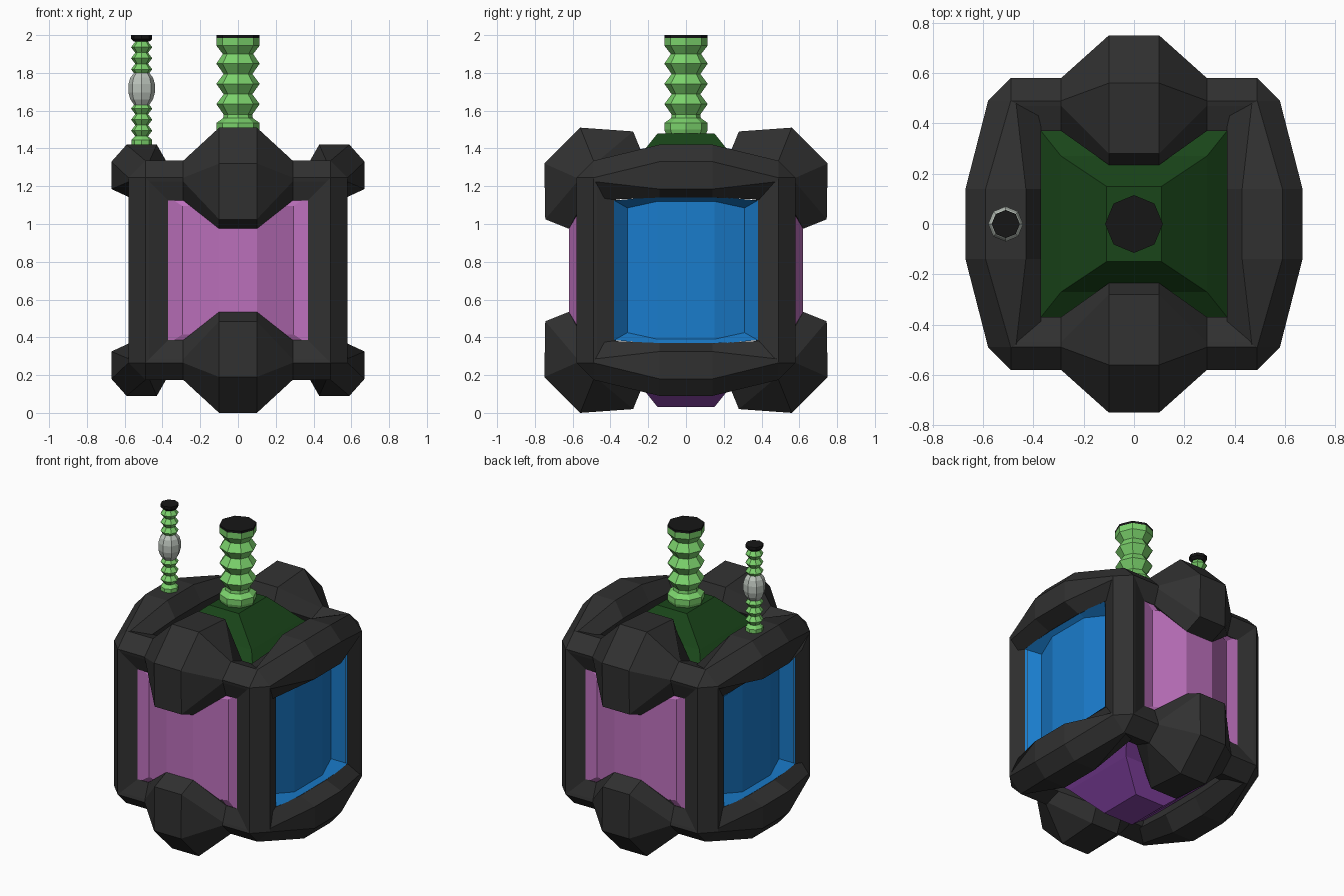
import bpy, bmesh
from math import cos, sin, pi

if "Cube" in bpy.data.objects:
    bpy.data.objects.remove(bpy.data.objects["Cube"])

CZ = 0.755  # height of the body centre
PM = (1, -1)


def material(name, rgb):
    m = bpy.data.materials.new(name)
    m.diffuse_color = (*rgb, 1)
    m.use_nodes = True
    m.node_tree.nodes["Principled BSDF"].inputs["Base Color"].default_value = m.diffuse_color
    return m


BLACK = material("black_metal", (0.03, 0.03, 0.03))
DARK = material("recess_black", (0.008, 0.008, 0.008))
PINK = material("magenta_glass", (0.5, 0.16, 0.5))
BLUE = material("blue_glass", (0.01, 0.2, 0.6))
PURPLE = material("purple_base", (0.25, 0.06, 0.4))
GREEN = material("green_bellows", (0.2, 0.65, 0.15))
DEEP = material("dark_green", (0.01, 0.06, 0.01))
PALE = material("pale_grey", (0.5, 0.55, 0.5))


def finish(name, bm, mat):
    bmesh.ops.recalc_face_normals(bm, faces=bm.faces)
    me = bpy.data.meshes.new(name)
    bm.to_mesh(me)
    bm.free()
    me.materials.append(mat)
    ob = bpy.data.objects.new(name, me)
    bpy.context.collection.objects.link(ob)
    return ob


def loft(name, rings, mat, cap_start=True, cap_end=True, signs=((1, 1, 1),), dz=0.0):
    """Skin rings of points, repeated for every mirroring sign triple."""
    bm = bmesh.new()
    for sx, sy, sz in signs:
        rows = [[bm.verts.new((x * sx, y * sy, dz + z * sz)) for x, y, z in r] for r in rings]
        n = len(rows[0])
        for a, b in zip(rows, rows[1:]):
            for i in range(n):
                bm.faces.new((a[i], a[(i + 1) % n], b[(i + 1) % n], b[i]))
        if cap_start:
            bm.faces.new(rows[0])
        if cap_end:
            bm.faces.new(rows[-1])
    return finish(name, bm, mat)


def turned(name, profile, cx, mat, sides=8):
    rings = [[(cx + r * cos(2 * pi * i / sides), r * sin(2 * pi * i / sides), z)
              for i in range(sides)] for r, z in profile]
    return loft(name, rings, mat)


# Beam sections: plain edge, swollen side rail, knuckle (matching point order)
edge = [(.54, .37), (.575, .47), (.58, .49), (.49, .58), (.47, .575), (.37, .54), (.41, .41)]
side_mid = [(.56, .385), (.67, .43), (.67, .575), (.59, .665), (.43, .665), (.37, .56), (.45, .43)]
knuckle = [(.62, .22), (.745, .27), (.75, .565), (.56, .755), (.28, .735), (.235, .625), (.42, .3)]

# Corner posts
loft("corner_posts", [[(x, y, z) for x, y in edge] for z in (-.49, .49)], BLACK, dz=CZ,
     signs=[(a, b, 1) for a in PM for b in PM])

# Side rails, swelling outwards in the middle
loft("side_rails", [[(x, y, z) for x, z in sec] for sec, y in
                    ((edge, -.49), (side_mid, -.14), (side_mid, .14), (edge, .49))],
     BLACK, dz=CZ, signs=[(a, 1, b) for a in PM for b in PM])

# Front and back rails with a large faceted knuckle
loft("knuckle_rails", [[(x, y, z) for y, z in sec] for sec, x in
                       ((edge, -.49), (edge, -.29), (knuckle, -.1), (knuckle, .1),
                        (edge, .29), (edge, .49))],
     BLACK, dz=CZ, signs=[(1, a, b) for a in PM for b in PM])

# Chamfered frame corners
bm = bmesh.new()
tips = [(.58, .49, .49), (.49, .58, .49), (.49, .49, .58), (.575, .47, .47), (.47, .575, .47),
        (.47, .47, .575), (.42, .42, .42)]
for sx in PM:
    for sy in PM:
        for sz in PM:
            vs = [bm.verts.new((x * sx, y * sy, CZ + z * sz)) for x, y, z in tips]
            bmesh.ops.convex_hull(bm, input=vs)
finish("frame_corners", bm, BLACK)


# Windows: outline in (across, up), depth bulging towards the middle columns
def window(hx, hz, mid, rise, d_edge, d_mid):
    half = [(hx, hz, d_edge), (mid, hz + rise, d_mid), (-mid, hz + rise, d_mid), (-hx, hz, d_edge)]
    return half + [(-u, -v, d) for u, v, d in half]


def glass(bm, pts):
    """Three upright facets across the eight-point outline."""
    v = [bm.verts.new(p) for p in pts]
    for q in ((0, 1, 6, 7), (1, 2, 5, 6), (2, 3, 4, 5)):
        bm.faces.new([v[i] for i in q])


# Front and back windows
outer = window(.37, .39, .1, 0, .54, .54)
inner = window(.295, .34, .1, 0, .525, .62)
for s, label in ((-1, "front"), (1, "back")):
    put = lambda w: [(u, s * d, CZ + v) for u, v, d in w]
    loft(label + "_window_rim", [put(outer), put(inner)], PINK, False, False)
    bm = bmesh.new()
    glass(bm, put(inner))
    finish(label + "_window", bm, PINK)

# Side windows, slightly arched at top and bottom
outer = window(.38, .37, .15, .02, .55, .56)
inner = window(.31, .33, .15, .035, .475, .525)
for s, label in ((-1, "left"), (1, "right")):
    put = lambda w: [(s * d, u, CZ + v) for u, v, d in w]
    loft(label + "_window_rim", [put(outer), put(inner)], BLUE, False, False)
    bm = bmesh.new()
    glass(bm, put(inner))
    finish(label + "_window", bm, BLUE)


# Top and bottom plates with a tapered raised block
def rect(hx, hy, z):
    return [(-hx, -hy, z), (hx, -hy, z), (hx, hy, z), (-hx, hy, z)]


for s, label, plate, block in ((1, "top", DARK, DEEP), (-1, "bottom", PURPLE, PURPLE)):
    flip = [(1, 1, s)]
    loft(label + "_plate", [rect(.42, .42, .47), rect(.37, .37, .5)], plate, False, dz=CZ, signs=flip)
    loft(label + "_block", [rect(.37, .37, .5), rect(.29, .27, .575), rect(.11, .15, .725)],
         block, False, dz=CZ, signs=flip)

# Main bellows on the top block
turned("bellows_neck", [(.1, 1.46), (.115, 1.5), (.115, 1.535), (.08, 1.56)], 0, GREEN)
bellows = []
for i in range(3):
    bellows += [(.076, 1.58 + i * .107), (.115, 1.635 + i * .107)]
bellows += [(.08, 1.9), (.115, 1.945), (.115, 1.985)]
turned("main_bellows", [(.08, 1.55)] + bellows, 0, GREEN)
turned("main_cap", [(.115, 1.985), (.115, 2.0)], 0, DARK)

# Thin antenna on the left rail
AX = -.51


def ripples(z0, z1, n):
    h = (z1 - z0) / n
    return [p for i in range(n) for p in ((.034, z0 + i * h), (.056, z0 + (i + .5) * h))] + [(.034, z1)]


turned("antenna_lower", [(.055, 1.4), (.055, 1.445)] + ripples(1.465, 1.64, 3), AX, GREEN)
turned("antenna_bulb", [(.04, 1.63), (.06, 1.66), (.07, 1.695), (.07, 1.74), (.06, 1.775), (.04, 1.8)],
       AX, PALE)
turned("antenna_upper", ripples(1.79, 1.965, 3), AX, GREEN)
turned("antenna_cap", [(.04, 1.965), (.056, 1.98), (.056, 2.0)], AX, DARK)
